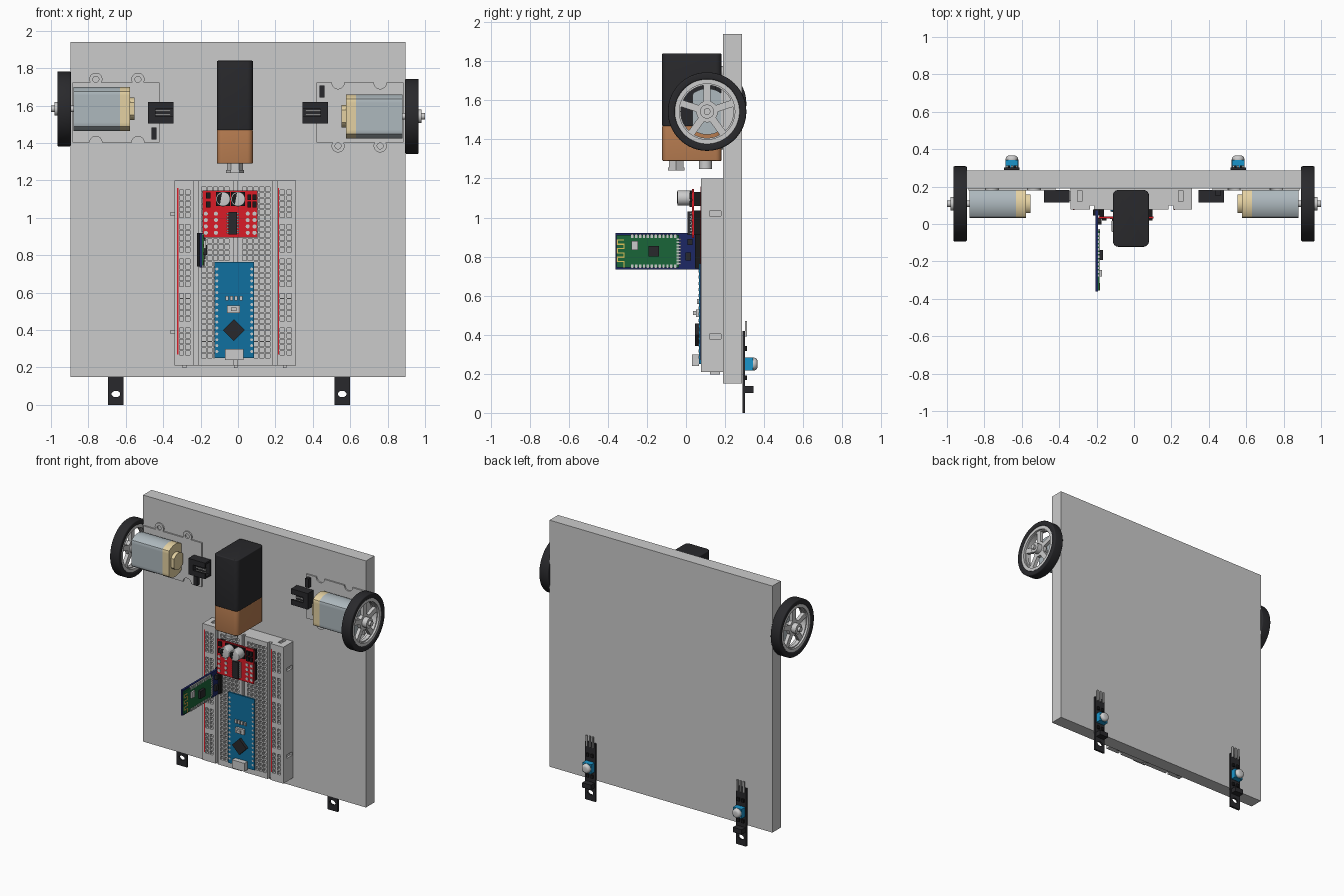
import bpy, bmesh
from math import sin, cos, asin, radians, pi

if "Cube" in bpy.data.objects:
    bpy.data.objects.remove(bpy.data.objects["Cube"])

BLACK, DARK = (.022, .022, .025, 1), (.01, .01, .011, 1)
COPPER, RED, CREAM = (.47, .2, .08, 1), (.7, .012, .02, 1), (.78, .64, .36, 1)
STEEL, BLUE, NAVY = (.42, .48, .51, 1), (.005, .16, .35, 1), (.012, .02, .13, 1)
GREEN, GOLD, SILVER = (.01, .13, .04, 1), (.75, .55, .1, 1), (.6, .6, .6, 1)
WHITE, CYAN = (.85, .85, .85, 1), (.01, .3, .6, 1)


def finish(name, bm, color):
    bmesh.ops.recalc_face_normals(bm, faces=bm.faces[:])
    for f in bm.faces:
        f.smooth = True
    for e in bm.edges:
        e.smooth = e.calc_face_angle(3) < radians(32)
    me = bpy.data.meshes.new(name)
    bm.to_mesh(me)
    bm.free()
    ob = bpy.data.objects.new(name, me)
    bpy.context.collection.objects.link(ob)
    if color:
        key = "paint_%.3f_%.3f_%.3f" % color[:3]
        mat = bpy.data.materials.get(key) or bpy.data.materials.new(key)
        mat.diffuse_color = color
        mat.use_nodes = True
        mat.node_tree.nodes["Principled BSDF"].inputs["Base Color"].default_value = mat.diffuse_color
        me.materials.append(mat)
    return ob


def prism(name, axis, a, b, loops, color=None, holes=(), bevel=0):
    """Extrude 2D outlines along an axis from a to b; holes pierce the outline."""
    at = {'x': lambda u, v, w: (w, u, v), 'y': lambda u, v, w: (u, w, v),
          'z': lambda u, v, w: (u, v, w)}[axis]
    bm = bmesh.new()
    rims = ([], [])
    for loop in list(loops) + list(holes):
        ends = [[bm.verts.new(at(u, v, w)) for u, v in loop] for w in (a, b)]
        n = len(loop)
        for i in range(n):
            j = (i + 1) % n
            bm.faces.new((ends[0][i], ends[0][j], ends[1][j], ends[1][i]))
        for ring, rim in zip(ends, rims):
            if holes:
                rim += [bm.edges.get((ring[i], ring[(i + 1) % n])) for i in range(n)]
            else:
                bm.faces.new(ring)
    if holes:
        for rim in rims:
            bmesh.ops.triangle_fill(bm, edges=rim, use_beauty=True, normal=at(0, 0, 1))
    bmesh.ops.recalc_face_normals(bm, faces=bm.faces[:])
    if bevel:
        sharp = [e for e in bm.edges if e.calc_face_angle(0) > radians(40)]
        bmesh.ops.bevel(bm, geom=sharp, offset=bevel, segments=4, profile=.5,
                        affect='EDGES', clamp_overlap=True)
    return finish(name, bm, color)


def rect(u0, u1, v0, v1):
    return [(u0, v0), (u1, v0), (u1, v1), (u0, v1)]


def sq(u, v, h, k=None):
    return rect(u - h, u + h, v - (k or h), v + (k or h))


def arc(u, v, r, d0=0, d1=360, n=24):
    return [(u + r * cos(radians(d0 + (d1 - d0) * i / n)),
             v + r * sin(radians(d0 + (d1 - d0) * i / n))) for i in range(n + 1)]


def circ(u, v, r, n=32):
    return arc(u, v, r, n=n)[:-1]


def rrect(u0, u1, v0, v1, r):
    return (arc(u1 - r, v1 - r, r, 0, 90, 6) + arc(u0 + r, v1 - r, r, 90, 180, 6)
            + arc(u0 + r, v0 + r, r, 180, 270, 6) + arc(u1 - r, v0 + r, r, 270, 360, 6))


# Chassis plate
prism("chassis_plate", 'y', .19, .287, [rect(-.895, .895, .15, 1.94)])

# Drive units: the left one is the right one turned half round
YC, ZC = .108, 1.5625
for s, side in ((1, "right"), (-1, "left")):
    put = lambda loop: [(s * u, ZC + s * v) for u, v in loop]
    zc = ZC - s * .02
    # wheel
    prism(side + "_tyre", 'x', s * .893, s * .966, [circ(YC, zc, .201, 64)], BLACK,
          [circ(YC, zc, .165, 64)], .008)
    prism(side + "_rim", 'x', s * .9, s * .96, [circ(YC, zc, .167, 64)], None,
          [circ(YC, zc, .142, 64)])
    windows = []
    for k in range(5):
        mid = 90 + 36 + 72 * k
        lo, hi = (36 - asin(.018 / r) * 180 / pi for r in (.055, .135))
        windows.append(arc(YC, zc, .055, mid - lo, mid + lo, 6)
                       + arc(YC, zc, .135, mid + hi, mid - hi, 12))
    prism(side + "_wheel_spokes", 'x', s * .92, s * .945, [circ(YC, zc, .145, 64)], None, windows)
    prism(side + "_hub", 'x', s * .9, s * .982, [circ(YC, zc, .036)])
    prism(side + "_axle", 'x', s * .6, s * 1.0, [circ(YC, zc, .017)], SILVER)
    # motor can with two flat sides
    can = [(YC + max(-.075, min(.075, u)), zc + v) for u, v in circ(0, 0, .118, 48)]
    prism(side + "_motor_can", 'x', s * .63, s * .88, [can], STEEL)
    prism(side + "_motor_end_cap", 'x', s * .578, s * .63, [can], CREAM)
    prism(side + "_motor_boss", 'x', s * .553, s * .578,
          [[(max(YC - .05, min(YC + .05, u)), v) for u, v in circ(YC, zc, .06)]], CREAM)
    # motor board with ears and notches
    outline = ([(.42, -.16)] + arc(.535, -.178, .035, 150, 390) + arc(.76, -.178, .035, 150, 390)
               + [(.885, -.16), (.885, .16)] + arc(.76, .16, .033, 0, -180)
               + arc(.535, .16, .033, 0, -180) + [(.42, .16)])
    prism(side + "_motor_board", 'y', .18, .19, [put(outline)], None,
          [put(circ(u, -.178, .016)) for u in (.535, .76)])
    # plug socket
    shell = [(.182, -.058), (.182, .058), (.115, .058), (.115, .02), (.128, .02), (.128, .045),
             (.17, .045), (.17, -.045), (.128, -.045), (.128, -.02), (.115, -.02), (.115, -.058)]
    prism(side + "_socket_shell", 'x', s * .345, s * .44, [[(u, ZC + v) for u, v in shell]], BLACK)
    prism(side + "_socket_back", 'x', s * .44, s * .48, [rect(.115, .182, ZC - .058, ZC + .058)], BLACK)
    prism(side + "_socket_pins", 'x', s * .36, s * .44,
          [sq(.15, ZC + .022 * i, .004) for i in (-1.5, -.5, .5, 1.5)], SILVER)
    prism(side + "_board_chip", 'y', .15, .18, [put(rect(.435, .462, .08, .145))], BLACK)

# Battery with two terminals
prism("battery_upper", 'z', 1.467, 1.84, [rrect(-.113, .08, -.122, .182, .03)], BLACK, bevel=.006)
prism("battery_lower", 'z', 1.29, 1.47, [rrect(-.113, .08, -.122, .182, .03)], COPPER, bevel=.006)
prism("battery_large_terminal", 'z', 1.255, 1.29, [circ(-.016, -.05, .042, 6)], SILVER)
prism("battery_large_terminal_lip", 'z', 1.24, 1.257, [circ(-.016, -.05, .048, 6)], SILVER)
prism("battery_small_terminal", 'z', 1.248, 1.29, [circ(-.016, .1, .033)], SILVER)

# Breadboard base, middle layer notched for the joining slots
prism("breadboard_base_front", 'y', .10, .12, [rect(-.34, .31, .21, 1.2)])
prism("breadboard_base_back", 'y', .178, .19, [rect(-.34, .31, .21, 1.2)])
edge = [(-.34, .21), (.31, .21)]
for z in (.39, 1.02):
    edge += [(.31, z - .013), (.295, z - .013), (.295, z + .013), (.31, z + .013)]
edge += [(.31, 1.2)]
for x in (.25, -.29):
    edge += [(x + .013, 1.2), (x + .013, 1.185), (x - .013, 1.185), (x - .013, 1.2)]
prism("breadboard_base_middle", 'y', .12, .178, [edge + [(-.34, 1.2)]])
prism("breadboard_tabs", 'y', .123, .175,
      [rect(-.36, -.338, z - .01, z + .01) for z in (.39, 1.02)]
      + [rect(x - .01, x + .01, .196, .212) for x in (-.286, -.012, .25)])


def strip(name, x0, x1, cols, rows):
    """Raised block whose front is pitted with square holes."""
    h = .0115
    xs = [x0] + [c + d for c in cols for d in (-h, h)] + [x1]
    zs = [.21] + [r + d for r in rows for d in (-h, h)] + [1.2]
    bm = bmesh.new()
    grid = [[bm.verts.new((x, .077, z)) for z in zs] for x in xs]
    pits = []
    for i in range(len(xs) - 1):
        for j in range(len(zs) - 1):
            f = bm.faces.new((grid[i][j], grid[i + 1][j], grid[i + 1][j + 1], grid[i][j + 1]))
            if i % 2 and j % 2:
                pits.append(f)
    border = [e for e in bm.edges if e.is_boundary]
    new = bmesh.ops.extrude_edge_only(bm, edges=border)["geom"]
    for v in (g for g in new if isinstance(g, bmesh.types.BMVert)):
        v.co.y = .101
    for f in bmesh.ops.extrude_discrete_faces(bm, faces=pits)["faces"]:
        for v in f.verts:
            v.co.y = .096
    finish(name, bm, None)


P, CX = .031, -.012
rows = [.262 + .0307 * i for i in range(30)]
rail = [.277 + .0307 * i for i in range(29) if i % 6 != 5]
strip("breadboard_left_rail", -.34, -.235, [-.302, -.268], rail)
strip("breadboard_left_field", -.215, CX - .01, [CX - P * (5.5 - i) for i in range(5)], rows)
strip("breadboard_right_field", CX + .01, .185, [CX + P * (1.5 + i) for i in range(5)], rows)
strip("breadboard_right_rail", .208, .31, [.236, .274], rail)
prism("rail_lines", 'y', .0755, .078, [sq(x, .715, .003, .445) for x in (-.322, .216)], RED)

# Controller board
prism("controller_board", 'y', .066, .076, [rect(-.125, .085, .25, .765)], BLUE)
prism("controller_pads", 'y', .064, .07,
      [circ(x, .285 + .0315 * i, .008, 10) for x in (-.113, .073) for i in range(15)], SILVER)
prism("controller_chip", 'y', .045, .066, [circ(-.022, .4, .058, 4)], BLACK)
prism("controller_usb_port", 'y', .03, .066, [rect(-.07, .03, .24, .3)], WHITE)
prism("controller_button_base", 'y', .05, .066, [rect(-.058, .012, .492, .53)], SILVER)
prism("controller_button", 'y', .035, .05, [sq(-.023, .511, .014, .01)], WHITE)
prism("controller_small_parts", 'y', .056, .066,
      [sq(x, .57, .008, .012) for x in (-.06, -.035, -.01, .015)], SILVER)

# Motor driver board
prism("driver_board", 'y', .03, .041, [rect(-.19, .105, .895, 1.145)], RED)
prism("driver_headers", 'y', .041, .077,
      [rect(x - .012, x + .012, *z) for x in (-.172, .088) for z in ((.91, 1.035), (1.06, 1.13))], DARK)
for i, x in enumerate((-.08, 0)):
    prism("driver_capacitor_%d" % i, 'y', -.044, .022, [circ(x, 1.1, .039)], SILVER, bevel=.005)
    prism("driver_capacitor_base_%d" % i, 'y', .02, .03, [sq(x, 1.1, .038)], DARK)
    prism("driver_capacitor_mark_%d" % i, 'y', -.046, -.04, [arc(x, 1.1, .033, 100, 240)], DARK)
prism("driver_chip", 'y', .008, .028, [rect(-.05, -.005, .91, 1.03)], BLACK)
prism("driver_chip_legs", 'y', .018, .031,
      [sq(-.0275, .92 + .0145 * i, .033, .004) for i in range(8)], SILVER)
prism("driver_pads", 'y', .027, .031,
      [circ(x, .92 + .034 * i, .011, 14) for x in (-.172, -.118, .052, .088) for i in range(4)], WHITE)
prism("driver_small_parts", 'y', .018, .03,
      [sq(x, z, .01, .016) for x in (.06, .088) for z in (1.07, 1.11)]
      + [sq(-.16, z, .012, .016) for z in (1.07, 1.12)], DARK)

# Wireless module standing out from the breadboard
prism("wireless_carrier", 'x', -.207, -.193, [rect(-.36, .072, .735, .92)], NAVY)
prism("wireless_board", 'x', -.193, -.184, [rect(-.355, -.035, .745, .91)], GREEN)
prism("wireless_header", 'x', -.218, -.178, [rect(.045, .078, .74, .92)], DARK)
prism("wireless_pads", 'x', -.193, -.182,
      [sq(-.275 + .02 * i, z, .006, .011) for i in range(12) for z in (.749, .906)]
      + [sq(-.037, .765 + .0155 * i, .011, .005) for i in range(9)], SILVER)
prism("wireless_antenna", 'x', -.185, -.182,
      [sq(-.335, .775 + .022 * i, .017, .003) for i in range(6)]
      + [sq(-.318 if i % 2 else -.352, .786 + .022 * i, .003, .014) for i in range(5)]
      + [sq(-.318, .76, .003, .018)], GOLD)
prism("wireless_chip", 'x', -.185, -.165, [sq(-.165, .828, .027)], BLACK)
prism("wireless_crystal", 'x', -.185, -.172, [rect(-.28, -.245, .835, .88)], SILVER)
prism("wireless_regulator", 'x', -.193, -.175,
      [sq(.012, .8, .014, .02), sq(.02, .875, .012, .016)], BLACK)

# Line sensors on the back, lower corners
for cx, side in ((-.653, "left"), (.557, "right")):
    slot = [(cx + .023 * cos(t * pi / 12), .058 + .017 * sin(t * pi / 12)) for t in range(24)]
    prism(side + "_sensor_board", 'y', .288, .302, [rect(cx - .041, cx + .041, 0, .42)], BLACK, [slot])
    prism(side + "_sensor_eye", 'y', .302, .345, [rect(cx - .035, cx + .035, .102, .137)], BLACK)
    prism(side + "_sensor_trimmer", 'y', .302, .342, [sq(cx, .25, .034)], CYAN)
    prism(side + "_sensor_dome", 'y', .325, .366, [circ(cx, .25, .033)], WHITE, bevel=.018)
    prism(side + "_sensor_pins", 'y', .302, .313,
          [sq(cx + .026 * i, .43, .005, .04) for i in (-1, 0, 1)], SILVER)
    prism(side + "_sensor_chips", 'y', .302, .312,
          [sq(cx + .018 * i, z, .009, .012) for i in (-1, 1) for z in (.18, .33)], DARK)
